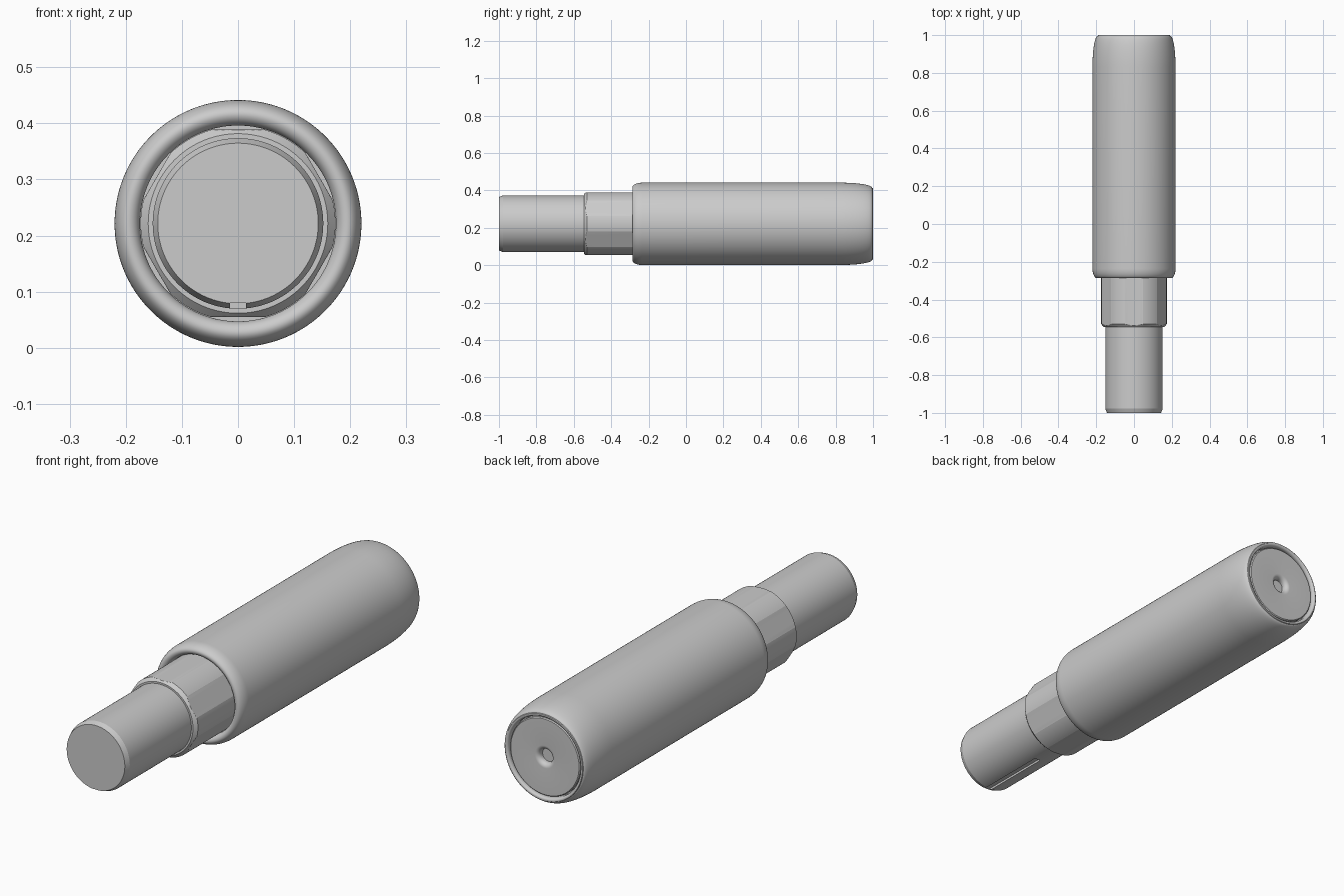
import bpy, bmesh, math

if "Cube" in bpy.data.objects:
    bpy.data.objects.remove(bpy.data.objects["Cube"])

CZ = 0.2215   # height of the long axis
SEG = 180


def arc(cy, cr, ay, ar, a0, a1, n=10):
    """Elliptical arc of (y, radius) points; 0 deg = +y, 90 deg = outward."""
    pts = []
    for i in range(n + 1):
        a = math.radians(a0 + (a1 - a0) * i / n)
        pts.append((cy + ay * math.cos(a), cr + ar * math.sin(a)))
    return pts


def hex_limit(t, apothem):
    """Radius of a hexagon with flats on top and bottom."""
    d = (math.degrees(t) - 90 + 30) % 60 - 30
    return apothem / math.cos(math.radians(d))


def lathe(name, profile, angle=30, apothem=None):
    """Spin a (y, radius) profile about the y axis; optional hexagonal clip."""
    bm = bmesh.new()
    rings = []
    for y, r in profile:
        ring = []
        for i in range(SEG):
            t = 2 * math.pi * i / SEG
            q = min(r, hex_limit(t, apothem)) if apothem else r
            ring.append(bm.verts.new((q * math.cos(t), y, CZ + q * math.sin(t))))
        rings.append(ring)
    for a, b in zip(rings, rings[1:]):
        for i in range(SEG):
            j = (i + 1) % SEG
            bm.faces.new((a[i], a[j], b[j], b[i]))
    bm.faces.new(rings[0])
    bm.faces.new(rings[-1])
    bmesh.ops.recalc_face_normals(bm, faces=bm.faces)
    me = bpy.data.meshes.new(name)
    bm.to_mesh(me)
    bm.free()
    ob = bpy.data.objects.new(name, me)
    bpy.context.collection.objects.link(ob)
    smooth(ob, angle)
    return ob


def smooth(ob, angle):
    bpy.ops.object.select_all(action='DESELECT')
    ob.select_set(True)
    bpy.context.view_layer.objects.active = ob
    bpy.ops.object.shade_smooth_by_angle(angle=math.radians(angle))


# Shaft with chamfered tip
shaft = lathe("shaft", [(-1, 0.143), (-0.978, 0.152), (-0.5, 0.152)], 15)

# Keyway slot along the underside of the shaft
bpy.ops.mesh.primitive_cube_add(size=1, location=(0, -0.85, CZ - 0.162))
cutter = bpy.context.object
cutter.name = "keyway_cutter"
cutter.scale = (0.028, 0.4, 0.04)
cutter.hide_render = True
mod = shaft.modifiers.new("keyway", 'BOOLEAN')
mod.operation = 'DIFFERENCE'
mod.solver = 'EXACT'
mod.object = cutter
bpy.context.view_layer.objects.active = shaft
bpy.ops.object.modifier_apply(modifier=mod.name)
bpy.data.objects.remove(cutter)
smooth(shaft, 15)

# Hexagonal collar with rounded corners and a chamfered front
chamfer = [(-0.545 + 0.015 * i / 6, 0.160 + 0.0137 * i / 6) for i in range(7)]
lathe("hex_collar", chamfer + [(-0.2, 0.1737)], 10, apothem=0.167)

# Grip: rolled front lip, straight body, rounded rear shoulder and rim
grip = [(-0.21, 0.1745)]
grip += arc(-0.262, 0.195, 0.025, 0.0205, 270, 180)
grip += arc(-0.235, 0.195, 0.052, 0.025, 180, 90)[1:]
grip += arc(0.83, 0.192, 0.166, 0.028, 90, 0, 16)
grip += arc(0.988, 0.187, 0.012, 0.010, 90, -90)[4:]
grip += [(0.965, 0.177)]
lathe("grip", grip, 35)

# End cap with a countersunk centre hole and a small pilot hole
cap = [(0.95, 0.172), (0.988, 0.172), (0.992, 0.168)]
cap += arc(0.972, 0.050, 0.020, 0.020, 0, -90, 8)
cap += [(0.93, 0.030), (0.93, 0.008), (0.90, 0.008)]
lathe("end_cap", cap, 35)
